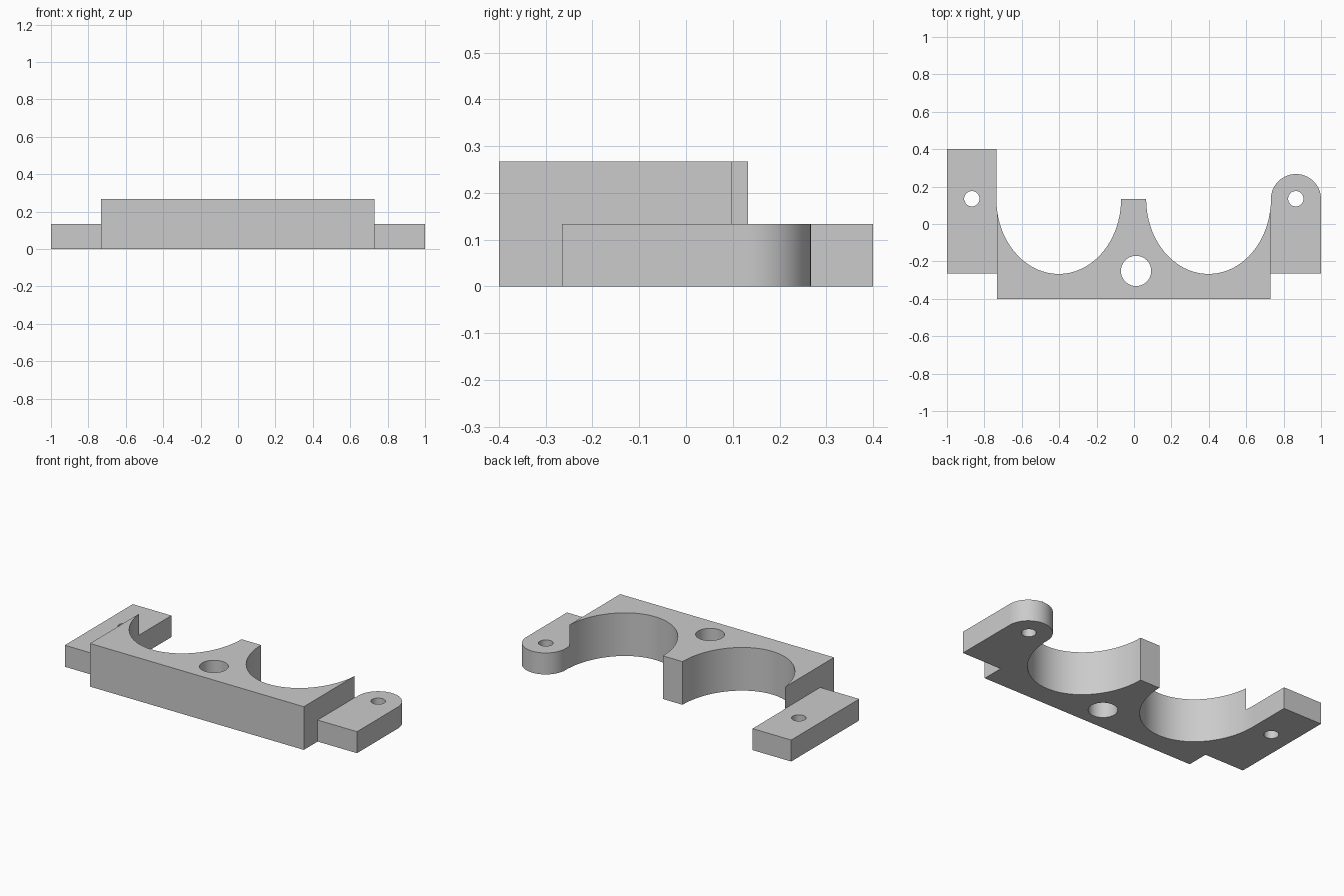
import bpy
import bmesh
from math import cos, sin, pi

cube = bpy.data.objects.get("Cube")
if cube:
    bpy.data.objects.remove(cube, do_unlink=True)

grey = bpy.data.materials.new("plain grey")
grey.use_nodes = True
colour = (0.6, 0.6, 0.6, 1)
grey.diffuse_color = colour
grey.node_tree.nodes["Principled BSDF"].inputs["Base Color"].default_value = colour


def arc(cx, cy, rx, ry, start, end, steps):
    """Points along an elliptical arc, angles in radians."""
    angles = [start + (end - start) * i / steps for i in range(steps + 1)]
    return [(cx + rx * cos(a), cy + ry * sin(a)) for a in angles]


def prism(name, outline, z0, z1):
    """Extrude a flat counter-clockwise outline from z0 to z1."""
    bm = bmesh.new()
    base = bm.faces.new([bm.verts.new((x, y, z0)) for x, y in outline])
    top = bmesh.ops.extrude_face_region(bm, geom=[base])["geom"]
    verts = [v for v in top if isinstance(v, bmesh.types.BMVert)]
    bmesh.ops.translate(bm, verts=verts, vec=(0, 0, z1 - z0))
    bmesh.ops.recalc_face_normals(bm, faces=bm.faces)
    mesh = bpy.data.meshes.new(name)
    bm.to_mesh(mesh)
    bm.free()
    mesh.materials.append(grey)
    obj = bpy.data.objects.new(name, mesh)
    bpy.context.collection.objects.link(obj)
    return obj


def combine(body, tool, operation):
    """Apply a boolean to the body and discard the tool."""
    mod = body.modifiers.new(operation, 'BOOLEAN')
    mod.operation = operation
    mod.solver = 'EXACT'
    mod.object = tool
    bpy.context.view_layer.objects.active = body
    bpy.ops.object.modifier_apply(modifier=mod.name)
    bpy.data.objects.remove(tool, do_unlink=True)


def rectangle(x0, y0, x1, y1):
    return [(x0, y0), (x1, y0), (x1, y1), (x0, y1)]


LOW, HIGH, BACK = 0.133, 0.267, 0.133

# Thick central block
body = prism("bearing_bracket", rectangle(-0.733, -0.4, 0.7305, BACK), 0, HIGH)

# Square left-hand mounting arm and round-ended one, both half height
square_arm = prism("square_arm", rectangle(-1, -0.265, -0.72, 0.4), 0, LOW)
round_end = arc(0.866, BACK, 0.134, 0.134, 0, pi, 40)
round_arm = prism("round_arm", [(0.72, -0.265), (1, -0.265)] + round_end
                  + [(0.732, 0.1), (0.72, 0.1)], 0, LOW)
for arm in (square_arm, round_arm):
    combine(body, arm, 'UNION')

# Two open-backed elliptical saddles
for cx in (-0.4025, 0.3985):
    saddle = arc(cx, BACK, 0.3333, 0.4, pi, 2 * pi, 72)
    saddle += [(cx + 0.3333, 0.6), (cx - 0.3333, 0.6)]
    combine(body, prism("saddle_cutter", saddle, -0.1, 0.5), 'DIFFERENCE')

# Central hole and the two screw holes
for x, y, r in ((0.011, -0.251, 0.081), (-0.867, 0.135, 0.041), (0.865, 0.135, 0.041)):
    hole = arc(x, y, r, r, 0, 2 * pi, 48)[:-1]
    combine(body, prism("hole_cutter", hole, -0.1, 0.5), 'DIFFERENCE')

# Smooth curved walls, crisp edges
bpy.ops.object.select_all(action='DESELECT')
body.select_set(True)
bpy.context.view_layer.objects.active = body
bpy.ops.object.shade_smooth_by_angle(angle=pi / 6)
